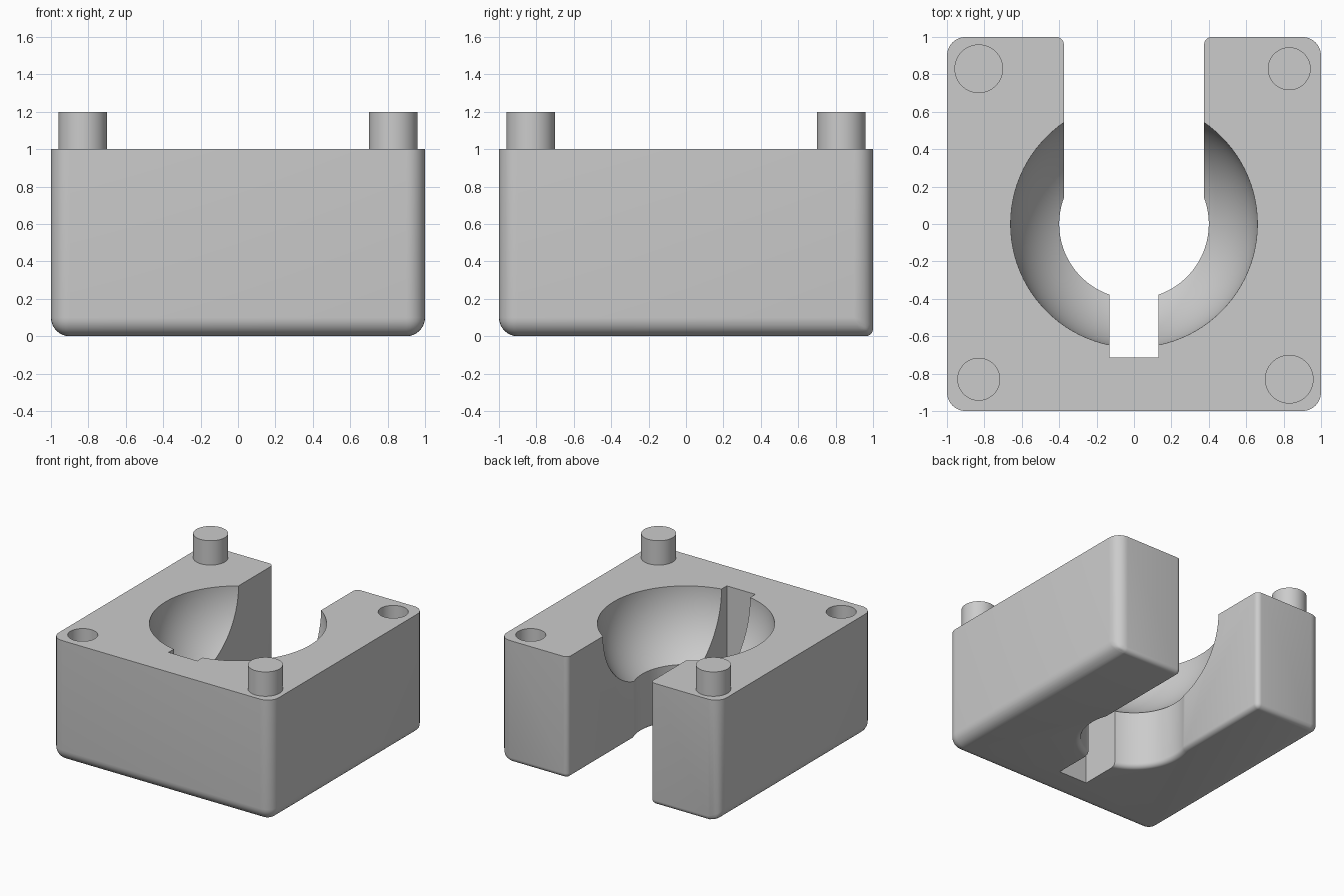
import bpy, bmesh
from math import sin, cos, asin, pi

old = bpy.data.objects.get("Cube")
if old:
    bpy.data.objects.remove(old, do_unlink=True)

BIG, SMALL = 0.1, 0.04        # fillet radii
SLOT, BORE, BALL = 0.375, 0.4, 0.66

grey = bpy.data.materials.new("plain grey")
grey.use_nodes = True
colour = (0.6, 0.6, 0.6, 1)
grey.diffuse_color = colour
grey.node_tree.nodes["Principled BSDF"].inputs["Base Color"].default_value = colour


def activate(obj):
    bpy.ops.object.select_all(action='DESELECT')
    obj.select_set(True)
    bpy.context.view_layer.objects.active = obj


def cylinder(name, x, y, z0, z1, r):
    bpy.ops.mesh.primitive_cylinder_add(vertices=64, radius=r, depth=z1 - z0,
                                        location=(x, y, (z0 + z1) / 2))
    obj = bpy.context.object
    obj.name = name
    obj.data.materials.append(grey)
    return obj


# Block: keyhole footprint extruded upward
start = asin(SLOT / BORE)     # angle from +y where the bore meets the slot
steps = 72
arc = [start + (2 * pi - 2 * start) * i / steps for i in range(steps + 1)]
outline = [(SLOT, 1), (1, 1), (1, -1), (-1, -1), (-1, 1), (-SLOT, 1)]
outline += [(-BORE * sin(a), BORE * cos(a)) for a in arc]

bm = bmesh.new()
base = bm.faces.new([bm.verts.new((x, y, 0)) for x, y in outline])
top = bmesh.ops.extrude_face_region(bm, geom=[base])["geom"]
bmesh.ops.translate(bm, vec=(0, 0, 1),
                    verts=[v for v in top if isinstance(v, bmesh.types.BMVert)])
bmesh.ops.recalc_face_normals(bm, faces=bm.faces)

# Fillet sizes: large on the outer edges, small around the slot and back
weights = bm.edges.layers.float.new("bevel_weight_edge")
for e in bm.edges:
    a, b = (v.co for v in e.verts)
    mid = (a + b) / 2
    if abs(a.z - b.z) > 0.5:
        if abs(mid.x) > 0.9:
            e[weights] = 1
        elif mid.y > 0.9:
            e[weights] = SMALL / BIG
    elif mid.z < 0.5:
        outer = abs(mid.x) > 0.9 or mid.y < -0.9
        e[weights] = 1 if outer else SMALL / BIG
mesh = bpy.data.meshes.new("socket_block")
bm.to_mesh(mesh)
bm.free()
block = bpy.data.objects.new("socket_block", mesh)
bpy.context.collection.objects.link(block)
mesh.materials.append(grey)
bevel = block.modifiers.new("fillets", 'BEVEL')
bevel.limit_method = 'WEIGHT'
bevel.width = BIG
bevel.segments = 8
bevel.use_clamp_overlap = False

# Cutters: ball cavity, front notch, two peg holes
bpy.ops.mesh.primitive_uv_sphere_add(segments=96, ring_count=47, radius=BALL,
                                     location=(0, 0, 1))
ball = bpy.context.object
ball.name = "ball_cutter"
bpy.ops.mesh.primitive_cube_add(size=1, location=(0, -0.4575, 0.5))
notch = bpy.context.object
notch.name = "notch_cutter"
notch.scale = (0.26, 0.515, 1.4)
holes = [cylinder("hole_cutter", s * 0.83, s * 0.83, 0.75, 1.1, 0.112)
         for s in (-1, 1)]
cutters = [ball, notch] + holes
for c in cutters:
    if not c.data.materials:
        c.data.materials.append(grey)
    c.hide_render = True
    cut = block.modifiers.new(c.name, 'BOOLEAN')
    cut.operation = 'DIFFERENCE'
    cut.solver = 'EXACT'
    cut.object = c

activate(block)
for m in list(block.modifiers):
    bpy.ops.object.modifier_apply(modifier=m.name)
for c in cutters:
    bpy.data.objects.remove(c, do_unlink=True)

# Pegs on the opposite diagonal
pegs = [cylinder(name, s * 0.83, -s * 0.83, 0.98, 1.2, 0.13)
        for name, s in (("front_peg", 1), ("back_peg", -1))]

for obj in [block] + pegs:
    activate(obj)
    bpy.ops.object.shade_smooth_by_angle(angle=0.5)
